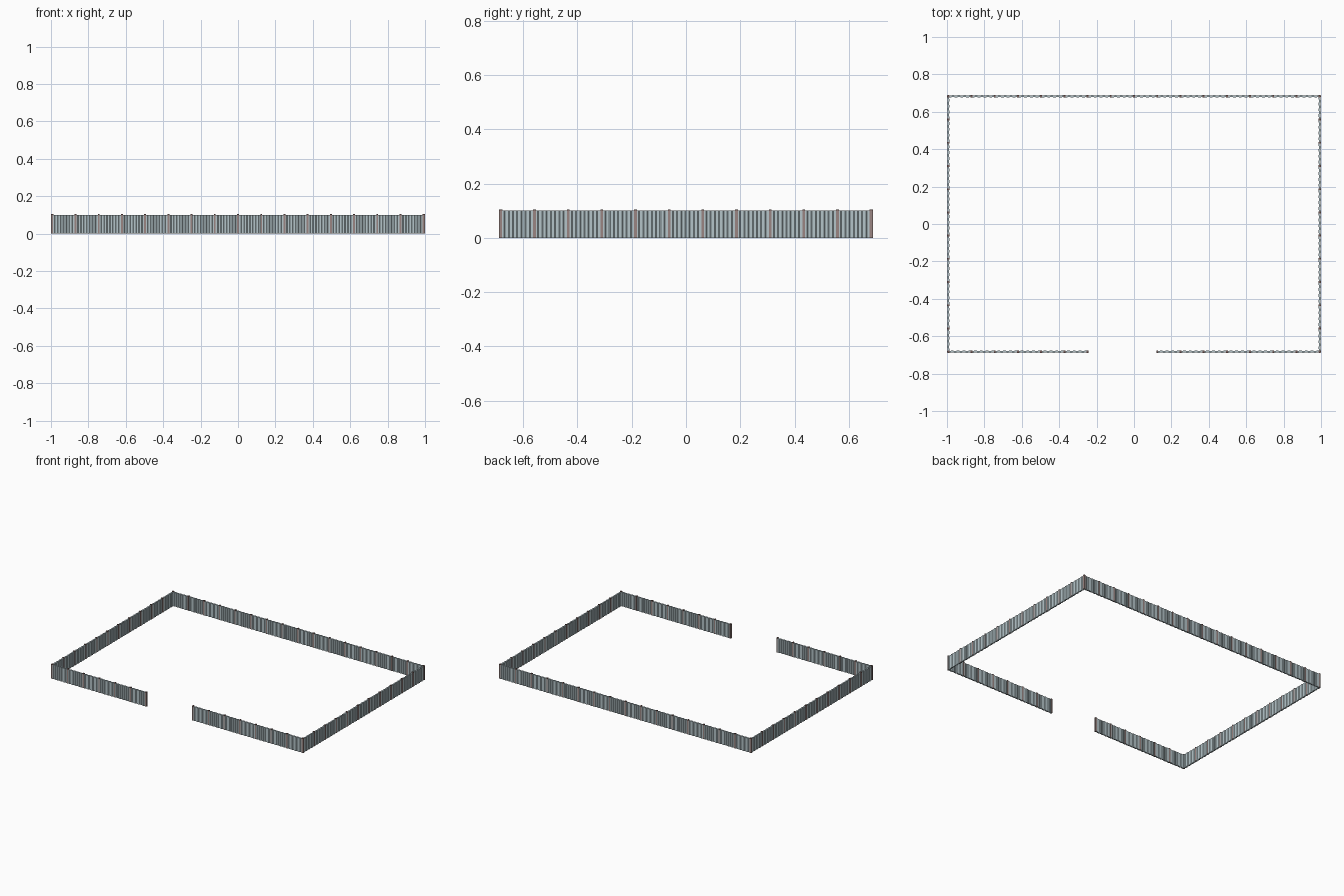
import bpy
import bmesh
from math import pi
from mathutils import Matrix, Vector

if "Cube" in bpy.data.objects:
    bpy.data.objects.remove(bpy.data.objects["Cube"], do_unlink=True)

BAY = 0.1241            # distance between posts
HALF_X, HALF_Y = BAY * 8, BAY * 5.5
POST, POST_H, SHEET_H = 0.013, 0.104, 0.1
WAVES, DEPTH, THICK = 4, 0.0014, 0.0095


def make_material(name, rgb):
    mat = bpy.data.materials.new(name)
    mat.use_nodes = True
    mat.diffuse_color = (*rgb, 1)
    bsdf = mat.node_tree.nodes["Principled BSDF"]
    bsdf.inputs["Base Color"].default_value = (*rgb, 1)
    bsdf.inputs["Roughness"].default_value = 0.7
    return mat


steel = make_material("galvanised steel", (0.46, 0.56, 0.59))
rust = make_material("rusty post", (0.32, 0.235, 0.225))
dark_rust = make_material("dark rust cap", (0.19, 0.11, 0.10))


def add_object(name, bm, mats, place):
    bm.transform(place)
    bmesh.ops.recalc_face_normals(bm, faces=bm.faces)
    mesh = bpy.data.meshes.new(name)
    bm.to_mesh(mesh)
    bm.free()
    for mat in mats:
        mesh.materials.append(mat)
    obj = bpy.data.objects.new(name, mesh)
    bpy.context.collection.objects.link(obj)


def corrugated_sheet(name, bays, place):
    """Solid ribbed sheet running along local x."""
    bm = bmesh.new()
    pitch = BAY / WAVES
    ribs = [(0, -1), (0.38, -1), (0.5, 1), (0.88, 1)]
    profile = [((i + t) * pitch, side * DEPTH - THICK / 2)
               for i in range(bays * WAVES) for t, side in ribs]
    profile.append((bays * BAY, -DEPTH - THICK / 2))
    columns = [(bm.verts.new((x, y, 0)), bm.verts.new((x, y, SHEET_H)))
               for x, y in profile]
    for (a, b), (c, d) in zip(columns, columns[1:]):
        bm.faces.new((a, c, d, b))
    # Closed top, bottom and back
    back = bmesh.ops.extrude_face_region(bm, geom=bm.faces[:], use_keep_orig=True)
    moved = [v for v in back["geom"] if isinstance(v, bmesh.types.BMVert)]
    bmesh.ops.translate(bm, verts=moved, vec=(0, THICK, 0))
    add_object(name, bm, [steel], place)


def post_row(name, bays, place):
    """Square posts with dark caps at every bay end of one wall."""
    bm = bmesh.new()
    for i in range(bays + 1):
        for low, high, index in ((0, SHEET_H, 0), (SHEET_H, POST_H, 1)):
            middle = Matrix.Translation((i * BAY, 0, (low + high) / 2))
            size = Matrix.Diagonal((POST * 0.75, POST, high - low, 1))
            box = bmesh.ops.create_cube(bm, size=1, matrix=middle @ size)
            for face in {f for v in box["verts"] for f in v.link_faces}:
                face.material_index = index
    add_object(name, bm, [rust, dark_rust], place)


# Wall runs: name, number of bays, start corner, direction
walls = [
    ("front_right", 6, (-HALF_X, -HALF_Y, 0), 0),
    ("front_left", 7, (HALF_X - 7 * BAY, -HALF_Y, 0), 0),
    ("left", 11, (HALF_X, -HALF_Y, 0), pi / 2),
    ("back", 16, (HALF_X, HALF_Y, 0), pi),
    ("right", 11, (-HALF_X, HALF_Y, 0), -pi / 2),
]
for name, bays, start, angle in walls:
    place = Matrix.Translation(Vector(start)) @ Matrix.Rotation(angle, 4, 'Z')
    corrugated_sheet(name + "_sheet", bays, place)
    post_row(name + "_posts", bays, place)
